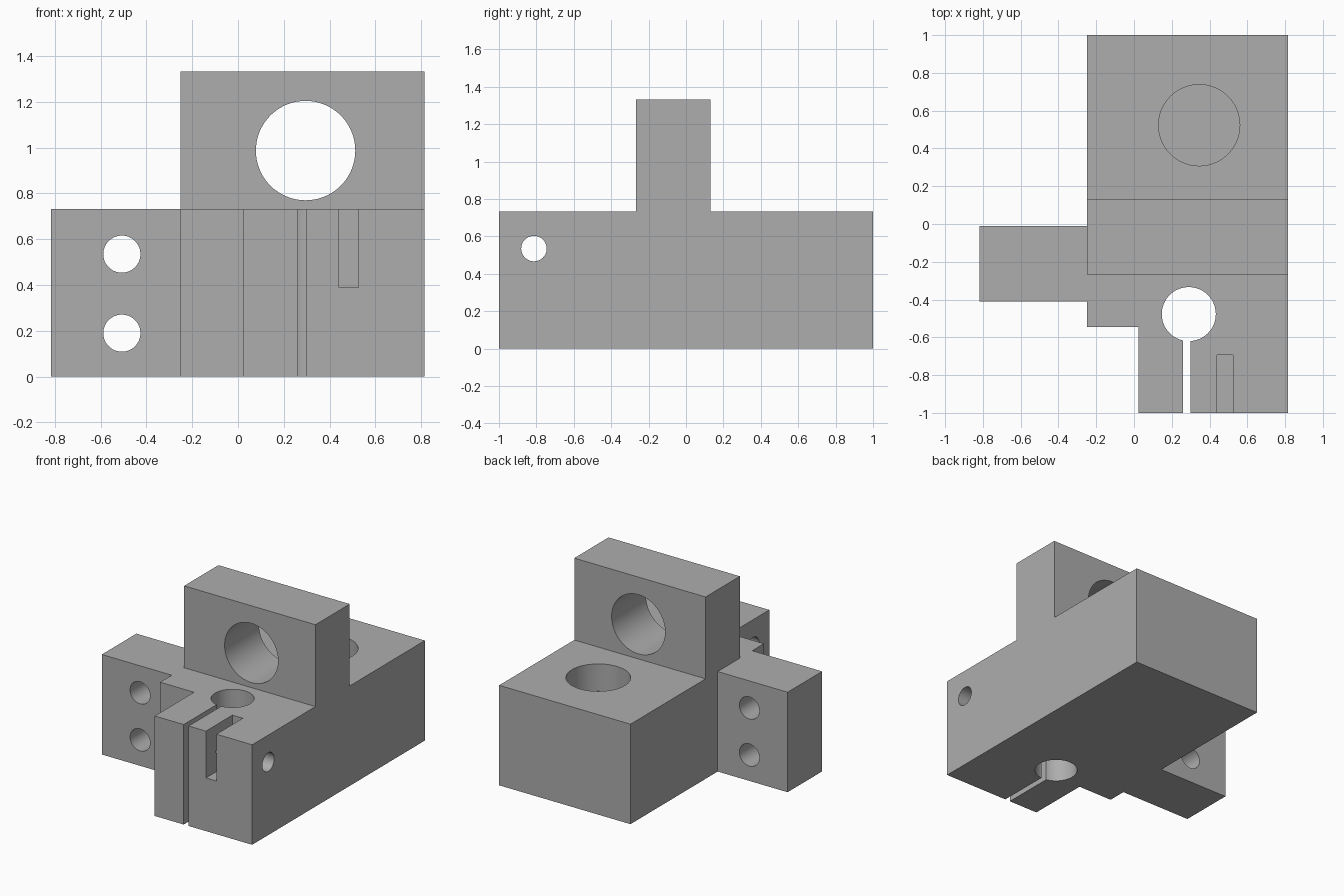
import bpy, bmesh
from mathutils import Matrix, Vector

if "Cube" in bpy.data.objects:
    bpy.data.objects.remove(bpy.data.objects["Cube"], do_unlink=True)

grey = bpy.data.materials.new("machined grey")
grey.use_nodes = True
colour = (0.42, 0.42, 0.42, 1)
grey.diffuse_color = colour
grey.node_tree.nodes["Principled BSDF"].inputs["Base Color"].default_value = colour


def add_object(name, bm):
    bmesh.ops.recalc_face_normals(bm, faces=bm.faces)
    mesh = bpy.data.meshes.new(name)
    bm.to_mesh(mesh)
    bm.free()
    mesh.materials.append(grey)
    obj = bpy.data.objects.new(name, mesh)
    bpy.context.collection.objects.link(obj)
    return obj


def box(name, low, high):
    bm = bmesh.new()
    bmesh.ops.create_cube(bm, size=1)
    low, high = Vector(low), Vector(high)
    for v in bm.verts:
        v.co = (low + high) / 2 + v.co * (high - low)
    return add_object(name, bm)


def cylinder(name, centre, radius, length, axis):
    bm = bmesh.new()
    turn = {"X": Matrix.Rotation(1.5707963, 4, "Y"),
            "Y": Matrix.Rotation(1.5707963, 4, "X"),
            "Z": Matrix.Identity(4)}[axis]
    bmesh.ops.create_cone(bm, cap_ends=True, segments=72, radius1=radius,
                          radius2=radius, depth=length,
                          matrix=Matrix.Translation(centre) @ turn)
    return add_object(name, bm)


def combine(target, tool, operation):
    mod = target.modifiers.new(operation.lower(), "BOOLEAN")
    mod.operation, mod.solver, mod.object = operation, "EXACT", tool
    bpy.ops.object.select_all(action="DESELECT")
    target.select_set(True)
    bpy.context.view_layer.objects.active = target
    bpy.ops.object.modifier_apply(modifier=mod.name)
    bpy.data.objects.remove(tool, do_unlink=True)


LEFT, RIGHT, DECK, TOP = -0.25, 0.815, 0.733, 1.333

# Long base and upright wall: one side profile extruded across the width
profile = [(-1, 0), (1, 0), (1, DECK), (0.13, DECK), (0.13, TOP),
           (-0.267, TOP), (-0.267, DECK), (-1, DECK)]
bm = bmesh.new()
side = bm.faces.new([bm.verts.new((LEFT, y, z)) for y, z in profile])
swept = bmesh.ops.extrude_face_region(bm, geom=[side])["geom"]
bmesh.ops.translate(bm, vec=(RIGHT - LEFT, 0, 0),
                    verts=[g for g in swept if isinstance(g, bmesh.types.BMVert)])
bracket = add_object("clamp_bracket", bm)

# Side mounting arm
combine(bracket, box("mounting_arm", (-0.817, -0.41, 0), (-0.2, -0.01, DECK)), "UNION")

cutters = [
    # Stepped front corner, clamp slit and nut slot
    box("corner_step", (-0.5, -1.2, -0.2), (0.025, -0.545, 1)),
    box("clamp_slit", (0.26, -1.2, -0.2), (0.30, -0.5, 1)),
    box("nut_slot", (0.44, -1.2, 0.39), (0.525, -0.693, 1)),
    # Clamp bore, wall bore, shallow rear pocket and cross screw hole
    cylinder("clamp_bore", (0.29, -0.477, 0.4), 0.143, 1.2, "Z"),
    cylinder("wall_bore", (0.295, -0.07, 0.987), 0.217, 1, "Y"),
    cylinder("rear_pocket", (0.345, 0.523, DECK), 0.215, 0.4, "Z"),
    cylinder("screw_hole", (0.4, -0.813, 0.535), 0.068, 1.4, "X"),
]
# Pair of mounting holes in the arm
cutters += [cylinder("arm_hole", (-0.507, -0.21, z), 0.081, 0.8, "Y")
            for z in (0.19, 0.535)]
for cutter in cutters:
    combine(bracket, cutter, "DIFFERENCE")

bracket.select_set(True)
bpy.context.view_layer.objects.active = bracket
bpy.ops.object.shade_smooth_by_angle()
